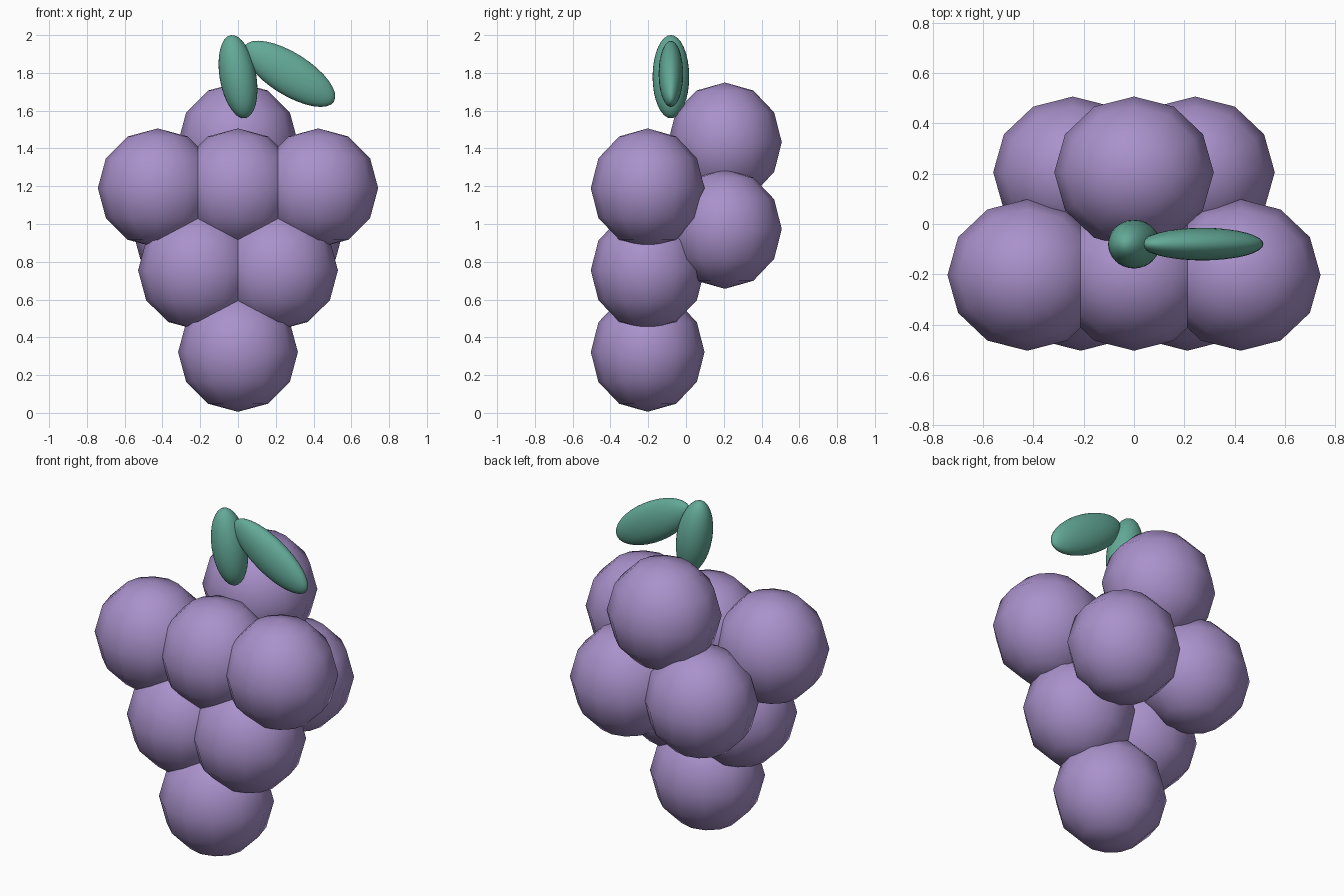
import bpy
import math

cube = bpy.data.objects.get("Cube")
if cube:
    bpy.data.objects.remove(cube, do_unlink=True)


def make_material(name, rgb):
    mat = bpy.data.materials.new(name)
    mat.use_nodes = True
    color = (*rgb, 1.0)
    mat.diffuse_color = color
    mat.node_tree.nodes["Principled BSDF"].inputs["Base Color"].default_value = color
    return mat


def ellipsoid(name, center, radii, mat, segments, rings, tilt=0.0):
    bpy.ops.mesh.primitive_uv_sphere_add(
        segments=segments, ring_count=rings, radius=1,
        location=center, rotation=(0, math.radians(tilt), 0))
    obj = bpy.context.object
    obj.name = name
    obj.scale = radii
    obj.data.materials.append(mat)
    bpy.ops.object.shade_smooth()
    return obj


purple = make_material("grape purple", (0.40, 0.285, 0.60))
green = make_material("leaf green", (0.125, 0.40, 0.31))

# Grapes: rows of (name, x positions, y, z)
rows = [
    ("front_bottom_grape", [0], -0.203, 0.322),
    ("front_middle_grape", [-0.212, 0.212], -0.203, 0.755),
    ("front_top_grape", [-0.425, 0, 0.425], -0.203, 1.19),
    ("back_lower_grape", [-0.243, 0.243], 0.206, 0.973),
    ("back_top_grape", [0], 0.206, 1.433),
]
for name, xs, y, z in rows:
    for x in xs:
        ellipsoid(name, (x, y, z), (0.317, 0.301, 0.316), purple, 12, 6)

# Stem and leaf
ellipsoid("stem", (0, -0.08, 1.78), (0.097, 0.097, 0.223), green, 32, 16, tilt=-10)
ellipsoid("leaf", (0.272, -0.08, 1.795), (0.278, 0.065, 0.112), green, 32, 16, tilt=32)
